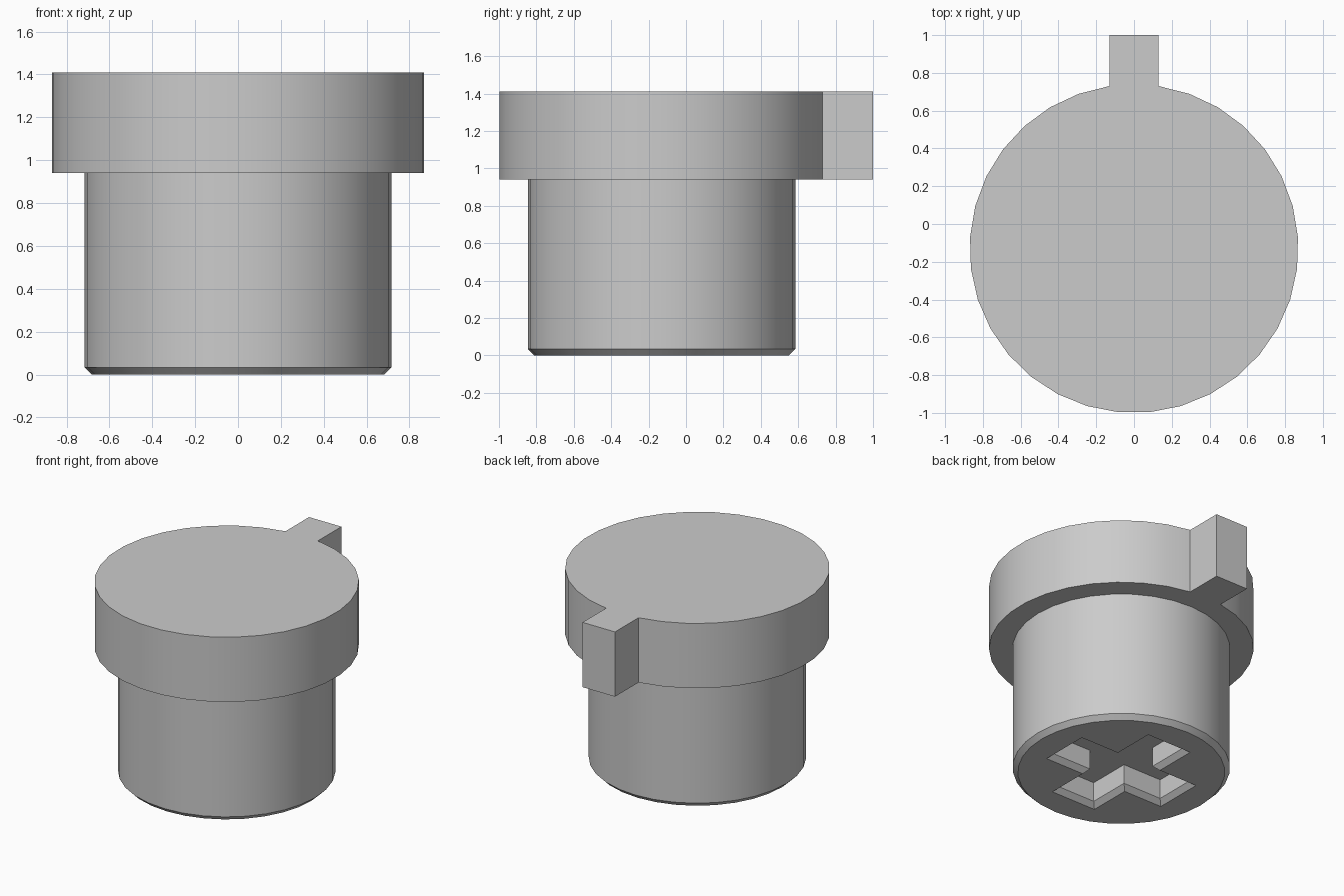
import bpy, bmesh
from math import sin, cos, asin, pi, radians

if "Cube" in bpy.data.objects:
    bpy.data.objects.remove(bpy.data.objects["Cube"], do_unlink=True)

CENTRE_Y = -0.13
HEAD_R, HEAD_BOTTOM, HEAD_TOP = 0.87, 0.94, 1.41
STEM_R, CHAMFER = 0.715, 0.034
KEY_HALF = 0.13

grey = bpy.data.materials.new("plain grey")
grey.use_nodes = True
grey.diffuse_color = (0.6, 0.6, 0.6, 1)
grey.node_tree.nodes["Principled BSDF"].inputs["Base Color"].default_value = (0.6, 0.6, 0.6, 1)


def loft(name, sections):
    """Closed solid through matching outlines, each given as (points, z)."""
    bm = bmesh.new()
    rings = [[bm.verts.new((x, y, z)) for x, y in pts] for pts, z in sections]
    n = len(rings[0])
    for low, high in zip(rings, rings[1:]):
        for i in range(n):
            j = (i + 1) % n
            bm.faces.new((low[i], low[j], high[j], high[i]))
    bm.faces.new(rings[0][::-1])
    bm.faces.new(rings[-1])
    bmesh.ops.recalc_face_normals(bm, faces=bm.faces)
    mesh = bpy.data.meshes.new(name)
    bm.to_mesh(mesh)
    bm.free()
    mesh.materials.append(grey)
    obj = bpy.data.objects.new(name, mesh)
    bpy.context.collection.objects.link(obj)
    return obj


def arc(radius, start, sweep, steps):
    return [(radius * cos(start + sweep * i / steps),
             CENTRE_Y + radius * sin(start + sweep * i / steps)) for i in range(steps + 1)]


def cross(half, arm):
    """Plus-shaped outline, one quarter turned four times."""
    quarter = [(half, -arm), (half, arm), (arm, arm)]
    pts = []
    for _ in range(4):
        pts += quarter
        quarter = [(-y, x) for x, y in quarter]
    return [(x, y + CENTRE_Y) for x, y in pts]


def activate(obj):
    bpy.ops.object.select_all(action="DESELECT")
    obj.select_set(True)
    bpy.context.view_layer.objects.active = obj


# Head: wide disc whose outline runs out into a square locating key at the back
gap = asin(KEY_HALF / HEAD_R)
outline = arc(HEAD_R, pi / 2 + gap, 2 * pi - 2 * gap, 31) + [(KEY_HALF, 1), (-KEY_HALF, 1)]
head = loft("head", [(outline, HEAD_BOTTOM), (outline, HEAD_TOP)])

# Stem: narrower cylinder with a chamfered lower rim
rim = arc(STEM_R - CHAMFER, 0, 2 * pi, 32)[:-1]
wall = arc(STEM_R, 0, 2 * pi, 32)[:-1]
stem = loft("stem", [(rim, 0), (wall, CHAMFER), (wall, HEAD_BOTTOM)])

# Cross-shaped socket with a bevelled lip, cut into the underside
socket = loft("socket_cutter", [(cross(0.49 + o, 0.18 + o), z) for o, z in
                                ((CHAMFER, -CHAMFER), (-CHAMFER, CHAMFER), (-CHAMFER, 0.175))])
socket.hide_render = True
cut = stem.modifiers.new("socket", "BOOLEAN")
cut.operation = "DIFFERENCE"
cut.solver = "EXACT"
cut.object = socket
activate(stem)
bpy.ops.object.modifier_apply(modifier=cut.name)
bpy.data.objects.remove(socket, do_unlink=True)

# Smooth round walls, crisp edges
for part in (head, stem):
    activate(part)
    bpy.ops.object.shade_smooth_by_angle(angle=radians(30))
